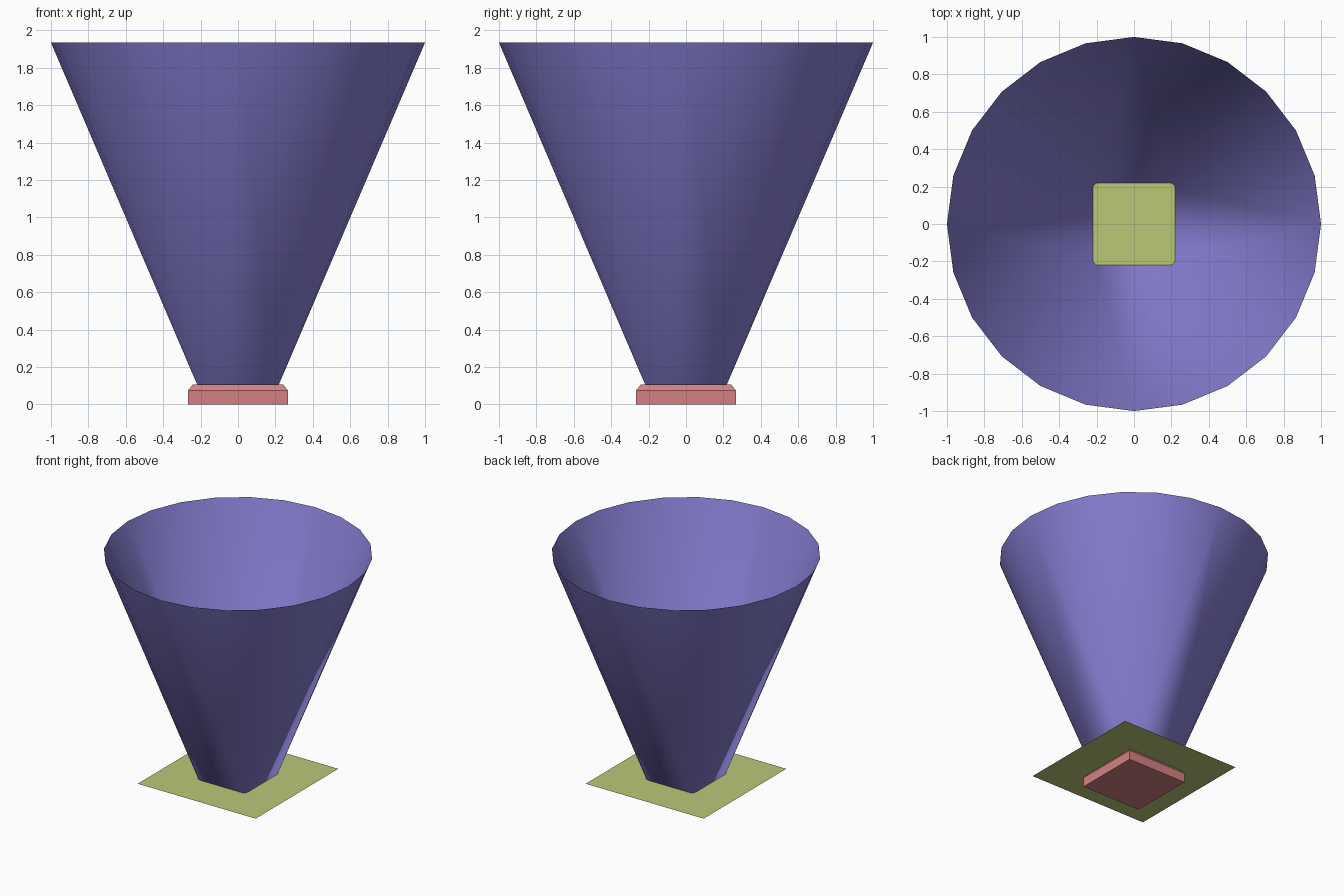
import bpy, bmesh
from math import cos, sin, pi, radians
from mathutils import Vector

cube = bpy.data.objects.get("Cube")
if cube:
    bpy.data.objects.remove(cube, do_unlink=True)


def material(name, color):
    mat = bpy.data.materials.new(name)
    mat.use_nodes = True
    mat.diffuse_color = (*color, 1)
    mat.node_tree.nodes["Principled BSDF"].inputs["Base Color"].default_value = (*color, 1)
    return mat


def finish(name, bm, mat):
    mesh = bpy.data.meshes.new(name)
    bm.to_mesh(mesh)
    bm.free()
    obj = bpy.data.objects.new(name, mesh)
    bpy.context.collection.objects.link(obj)
    mesh.materials.append(mat)
    return obj


def square(bm, half, z):
    return [bm.verts.new((x * half, y * half, z))
            for x, y in ((1, 1), (-1, 1), (-1, -1), (1, -1))]


purple = material("purple", (0.24, 0.21, 0.65))
olive = material("olive green", (0.50, 0.58, 0.19))
pink = material("dusty pink", (0.66, 0.22, 0.22))

# Funnel: open shell blending a square foot into a round rim
SIDES, RIM_Z, FOOT_Z = 24, 1.935, 0.054
bm = bmesh.new()
corners = square(bm, 0.196, FOOT_Z)
rim = [bm.verts.new((cos(2 * pi * i / SIDES), sin(2 * pi * i / SIDES), RIM_Z))
       for i in range(SIDES)]
quarter = SIDES // 4
for q, corner in enumerate(corners):
    # each foot corner fans out to a quarter of the rim
    for i in range(q * quarter, (q + 1) * quarter):
        bm.faces.new((corner, rim[(i + 1) % SIDES], rim[i]))
    # each straight foot edge rises to a single rim point
    bm.faces.new((corners[q - 1], corner, rim[q * quarter]))
bmesh.ops.recalc_face_normals(bm, faces=bm.faces)
if sum(f.normal.dot(Vector((*f.calc_center_median().xy, 0))) for f in bm.faces) < 0:
    bmesh.ops.reverse_faces(bm, faces=bm.faces)
funnel = finish("funnel", bm, purple)
bpy.context.view_layer.objects.active = funnel
funnel.select_set(True)
bpy.ops.object.shade_smooth_by_angle(angle=radians(30))
funnel.select_set(False)

# Base block: square block with a chamfered top
bm = bmesh.new()
rings = [square(bm, h, z) for h, z in ((0.266, 0), (0.266, 0.076), (0.242, 0.107))]
for low, high in zip(rings, rings[1:]):
    for i in range(4):
        bm.faces.new((low[i - 1], low[i], high[i], high[i - 1]))
bm.faces.new(rings[0][::-1])
bm.faces.new(rings[-1])
bmesh.ops.recalc_face_normals(bm, faces=bm.faces)
finish("base_block", bm, pink)

# Flange: thin flat sheet around the foot
bm = bmesh.new()
bm.faces.new(square(bm, 0.535, 0.11))
finish("flange_sheet", bm, olive)
